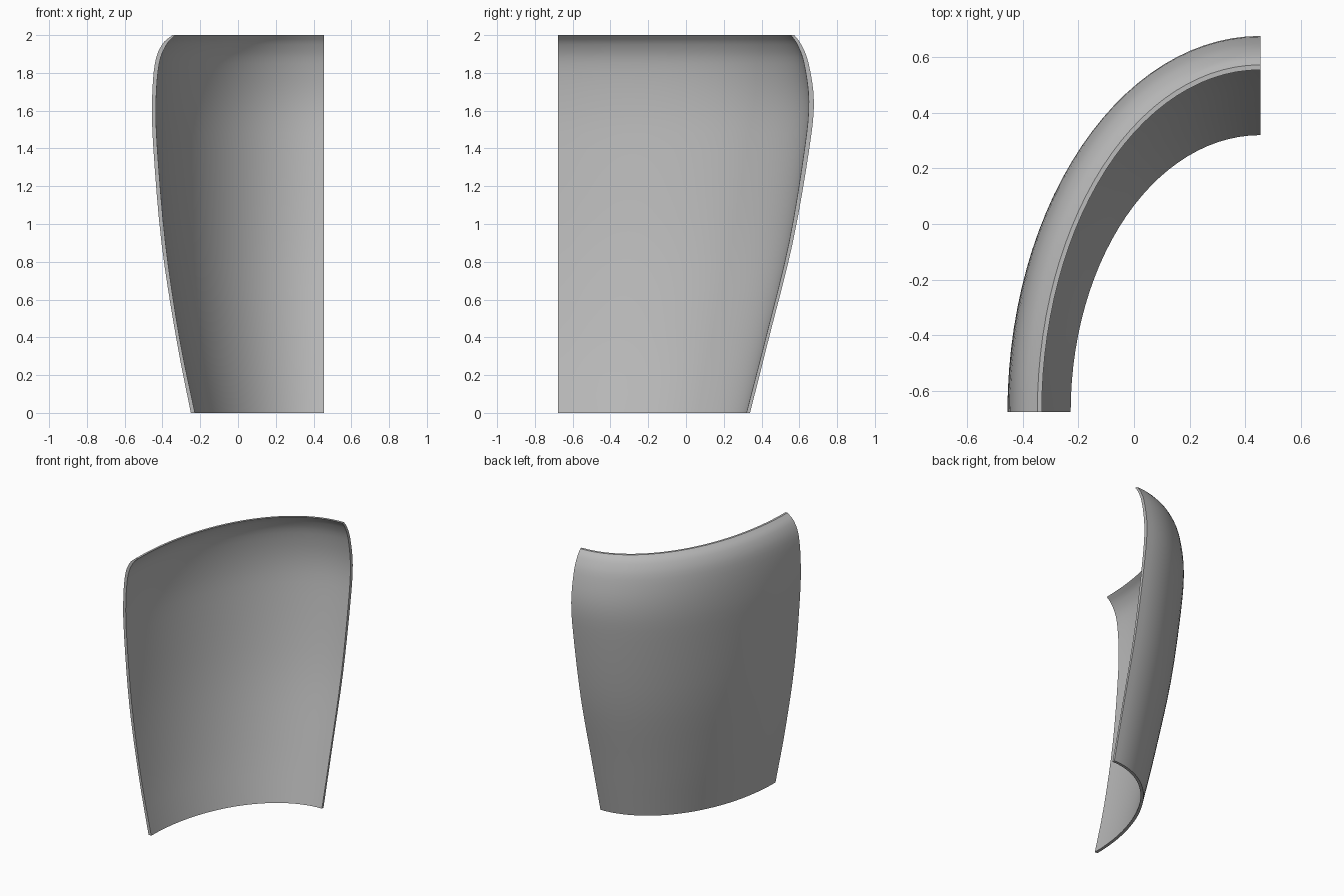
import bpy
import bmesh
import math
from mathutils import Vector

cube = bpy.data.objects.get("Cube")
if cube:
    bpy.data.objects.remove(cube, do_unlink=True)

# Centre of the quarter-ellipse sweep
CX, CY = 0.455, -0.677
SEGMENTS = 28

# Wall profiles: (half-width in x, half-depth in y, height)
OUTER = [(.705, 1.016, 0), (.783, 1.117, .4), (.86, 1.242, .9),
         (.903, 1.33, 1.4), (.91, 1.354, 1.65), (.895, 1.326, 1.85),
         (.857, 1.287, 1.95), (.803, 1.25, 2)]
INNER = [(.683, .997, 0), (.765, 1.1, .4), (.839, 1.222, .9),
         (.882, 1.305, 1.4), (.889, 1.327, 1.65), (.872, 1.302, 1.85),
         (.833, 1.266, 1.95), (.787, 1.232, 2)]


def smooth_profile(points, steps=4):
    """Catmull-Rom curve through the profile points."""
    p = [Vector(q) for q in points]
    p = [2 * p[0] - p[1]] + p + [2 * p[-1] - p[-2]]
    curve = []
    for a, b, c, d in zip(p, p[1:], p[2:], p[3:]):
        for i in range(steps):
            t = i / steps
            curve.append(0.5 * (2 * b + (c - a) * t
                                + (2 * a - 5 * b + 4 * c - d) * t ** 2
                                + (3 * b - a - 3 * c + d) * t ** 3))
    return curve + [p[-2]]


# Closed wall section: up the outside, down the inside
outer, inner = smooth_profile(OUTER), smooth_profile(INNER)
section = outer + inner[::-1]
count, rows = len(section), len(outer)

# Sweep the section through a quarter ellipse
bm = bmesh.new()
rings = []
for s in range(SEGMENTS + 1):
    angle = math.pi / 2 * s / SEGMENTS
    rings.append([bm.verts.new((CX - q.x * math.cos(angle),
                                CY + q.y * math.sin(angle), q.z))
                  for q in section])
for r0, r1 in zip(rings, rings[1:]):
    for i in range(count):
        j = (i + 1) % count
        bm.faces.new((r0[i], r0[j], r1[j], r1[i]))

# Cut ends of the wall
for ring in (rings[0], rings[-1]):
    for i in range(rows - 1):
        bm.faces.new((ring[i], ring[i + 1],
                      ring[count - 2 - i], ring[count - 1 - i]))
bmesh.ops.recalc_face_normals(bm, faces=bm.faces)

mesh = bpy.data.meshes.new("curved_shell_panel")
bm.to_mesh(mesh)
bm.free()
panel = bpy.data.objects.new("curved_shell_panel", mesh)
bpy.context.collection.objects.link(panel)

# Plain grey finish
grey = bpy.data.materials.new("plain_grey")
grey.use_nodes = True
colour = (0.5, 0.5, 0.5, 1)
grey.diffuse_color = colour
shader = next(n for n in grey.node_tree.nodes if n.type == "BSDF_PRINCIPLED")
shader.inputs["Base Color"].default_value = colour
mesh.materials.append(grey)

# Smooth surfaces with crisp rims
bpy.ops.object.select_all(action="DESELECT")
panel.select_set(True)
bpy.context.view_layer.objects.active = panel
bpy.ops.object.shade_smooth_by_angle(angle=math.radians(35))
